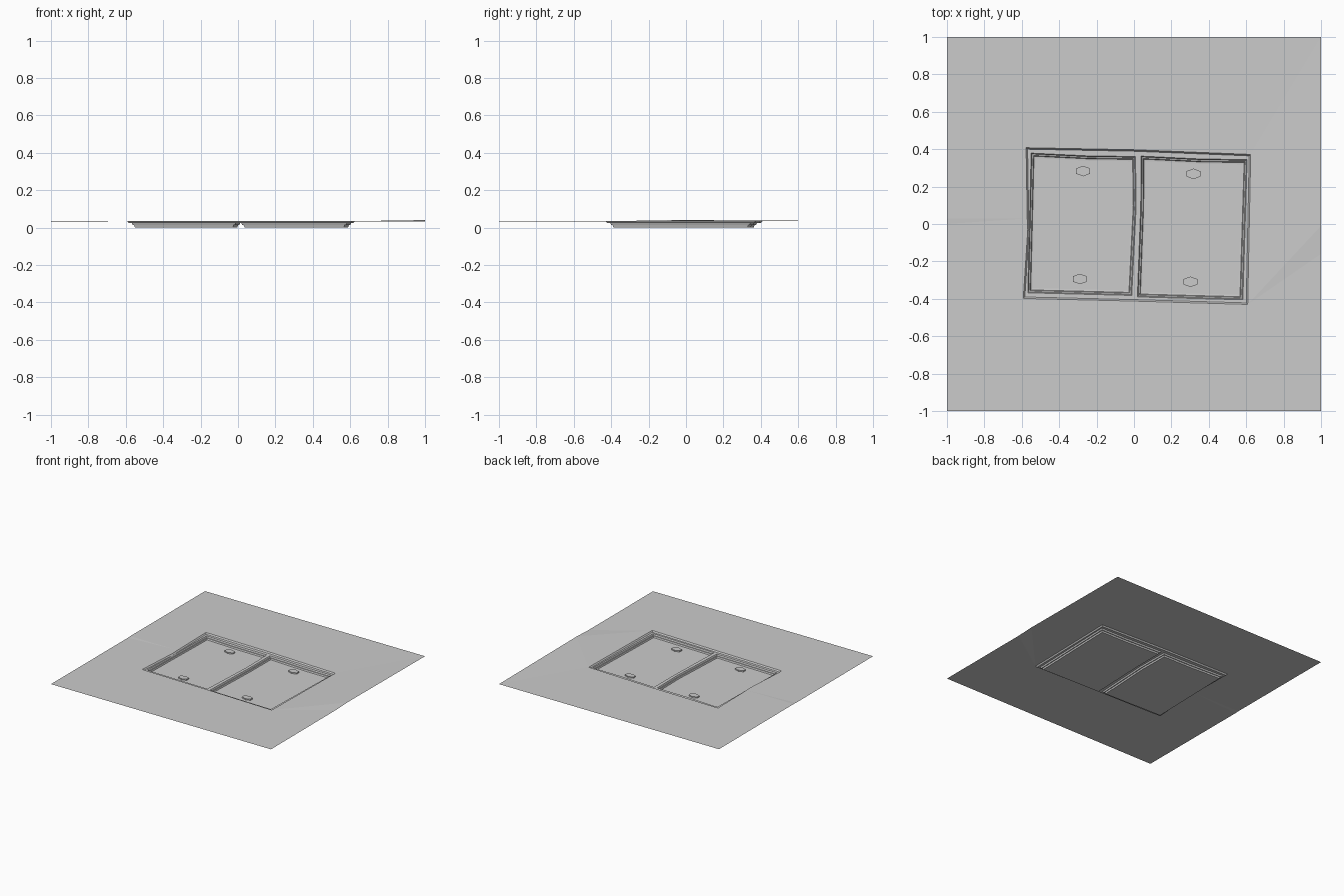
import bpy, bmesh, math
from mathutils import Vector

if "Cube" in bpy.data.objects:
    bpy.data.objects.remove(bpy.data.objects["Cube"])

TOP, LEDGE, STEP, FLOOR = 0.034, 0.024, 0.013, 0.001


def inset(pts, d):
    """Mitred inward offset of a counter-clockwise outline."""
    out, n = [], len(pts)
    for i in range(n):
        p = Vector(pts[i][:2])
        a = (p - Vector(pts[i - 1][:2])).normalized()
        b = (Vector(pts[(i + 1) % n][:2]) - p).normalized()
        na, nb = Vector((-a.y, a.x)), Vector((-b.y, b.x))
        q = p + (na + nb) * d / (1 + na.dot(nb))
        out.append((q.x, q.y))
    return out


def ring(bm, pts, z):
    return [bm.verts.new((p[0], p[1], p[2] if len(p) > 2 else z)) for p in pts]


def bridge(bm, outer, inner):
    n = len(outer)
    for i in range(n):
        j = (i + 1) % n
        bm.faces.new((outer[i], outer[j], inner[j], inner[i]))


def fill(bm, rings):
    edges = []
    for r in rings:
        for i in range(len(r)):
            pair = (r[i - 1], r[i])
            edges.append(bm.edges.get(pair) or bm.edges.new(pair))
    bmesh.ops.triangle_fill(bm, edges=edges, use_beauty=True, normal=(0, 0, 1))


def finish(bm, name):
    bm.normal_update()
    for f in bm.faces:
        if f.normal.z < 0:
            f.normal_flip()
    me = bpy.data.meshes.new(name)
    bm.to_mesh(me)
    bm.free()
    bpy.context.collection.objects.link(bpy.data.objects.new(name, me))


# Outlines, counter-clockwise from above
border = [(-1, -1), (1, -1, 0.033), (1, -0.16), (1, -0.01, 0.040), (1, 1),
          (-1, 1), (-1, 0.03, 0.035), (-1, 0.0, 0.033)]
rim = [(-0.592, -0.398), (-0.01, -0.412), (0.608, -0.43), (0.624, 0.372),
       (0.0, 0.397), (-0.577, 0.408), (-0.571, 0.03), (-0.568, -0.03)]
left_hatch = [(-0.568, -0.368), (-0.012, -0.382), (0.012, 0.10), (0.008, 0.361),
              (-0.24, 0.364), (-0.55, 0.379)]
right_hatch = [(0.018, -0.390), (0.582, -0.405), (0.605, 0.345), (0.37, 0.347),
               (0.037, 0.363), (0.036, 0.10)]

# Ground sheet around the sunken frame
bm = bmesh.new()
fill(bm, [ring(bm, border, TOP), ring(bm, rim, TOP)])
finish(bm, "ground_sheet")

# Frame: sunken lip and ledge with two openings
bm = bmesh.new()
upper, lower = ring(bm, rim, TOP), ring(bm, inset(rim, 0.008), LEDGE)
bridge(bm, upper, lower)
fill(bm, [lower, ring(bm, left_hatch, LEDGE), ring(bm, right_hatch, LEDGE)])
finish(bm, "frame")

# Stepped trays and hatch panels
for name, outline in (("left", left_hatch), ("right", right_hatch)):
    bm = bmesh.new()
    prev = ring(bm, outline, LEDGE)
    for d, z in ((0.005, STEP), (0.012, STEP), (0.016, FLOOR)):
        nxt = ring(bm, inset(outline, d), z)
        bridge(bm, prev, nxt)
        prev = nxt
    panel = ring(bm, inset(outline, 0.026), 0.0)
    bridge(bm, prev, panel)
    bm.faces.new(panel)
    finish(bm, name + "_hatch")

# Low hexagonal handles on the panels
for i, (x, y) in enumerate([(-0.272, 0.283), (-0.289, -0.294),
                            (0.318, 0.268), (0.302, -0.309)]):
    shape = [(x + sx, y + sy) for sx, sy in
             [(0.038, -0.014), (0.038, 0.014), (0, 0.028),
              (-0.038, 0.014), (-0.038, -0.014), (0, -0.028)]]
    bm = bmesh.new()
    low, high = ring(bm, shape, 0.0), ring(bm, shape, 0.010)
    bridge(bm, low, high)
    bm.faces.new(high)
    finish(bm, f"handle_{i + 1}")
